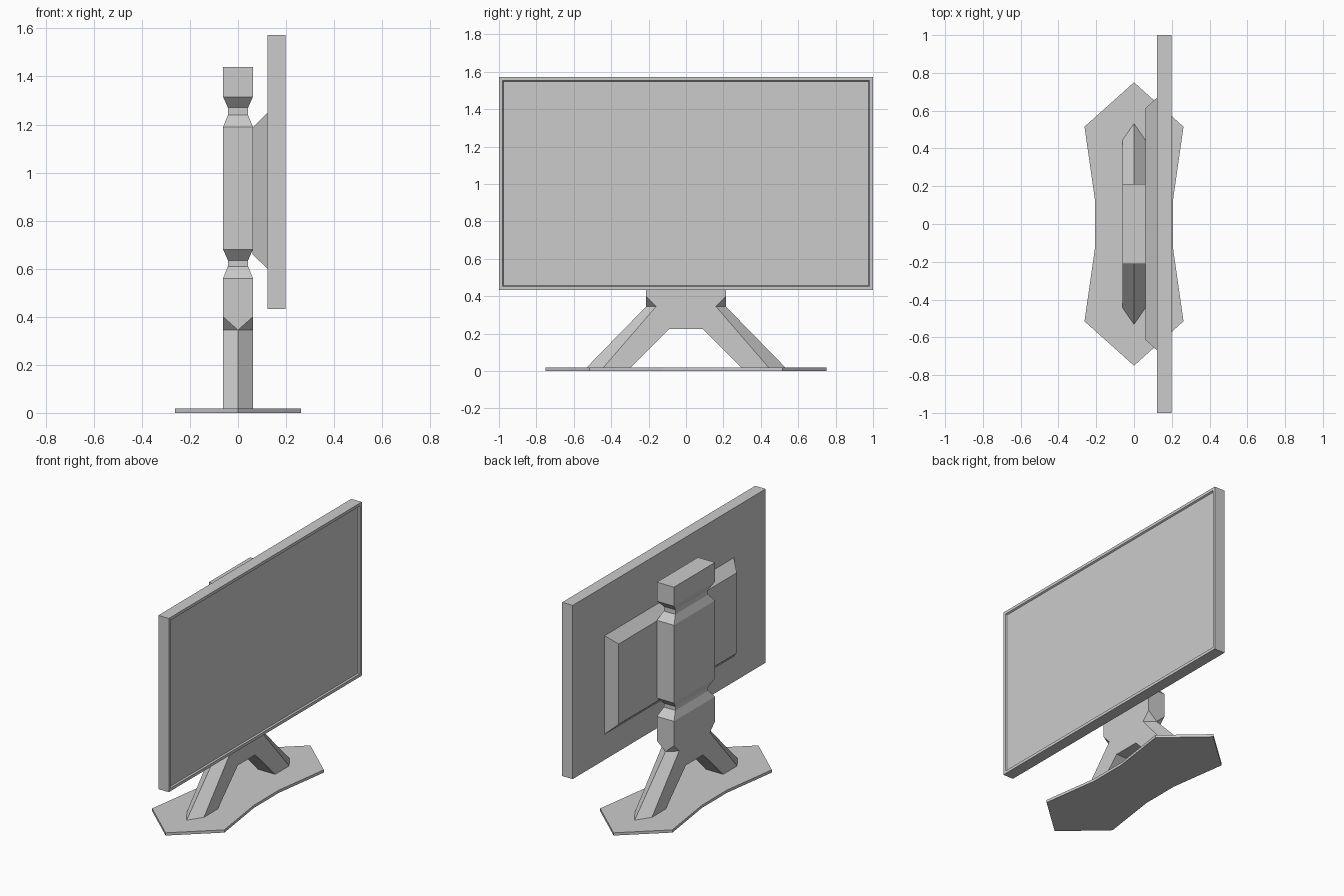
import bpy, bmesh

if "Cube" in bpy.data.objects:
    bpy.data.objects.remove(bpy.data.objects["Cube"])


def finish(bm, name):
    bmesh.ops.recalc_face_normals(bm, faces=bm.faces)
    mesh = bpy.data.meshes.new(name)
    bm.to_mesh(mesh)
    bm.free()
    obj = bpy.data.objects.new(name, mesh)
    bpy.context.collection.objects.link(obj)
    return obj


def rect_loft(name, rings):
    """Loft rectangles (x, half_y, z_low, z_high) along x and cap both ends."""
    bm = bmesh.new()
    loops = [[bm.verts.new(p) for p in ((x, -h, a), (x, h, a), (x, h, b), (x, -h, b))]
             for x, h, a, b in rings]
    for r, s in zip(loops, loops[1:]):
        for i in range(4):
            j = (i + 1) % 4
            bm.faces.new((r[i], r[j], s[j], s[i]))
    bm.faces.new(loops[0])
    bm.faces.new(loops[-1])
    return finish(bm, name)


# Display panel with a thin bezel and recessed screen
rect_loft("display_panel", [(0.122, 1.0, 0.433, 1.572), (0.198, 1.0, 0.433, 1.572),
                            (0.198, 0.981, 0.452, 1.553), (0.188, 0.976, 0.457, 1.548)])

# Tapered housing behind the panel
rect_loft("rear_housing", [(0.06, 0.612, 0.66, 1.187), (0.125, 0.672, 0.598, 1.25)])

# Base plate: flat, pointed at both ends, waisted in the middle
bm = bmesh.new()
half = [(0, 0.75), (0.262, 0.515), (0.207, 0.13)]
right = half + [(x, -y) for x, y in reversed(half)]
outline = right + [(-x, y) for x, y in reversed(right[1:-1])]
plate = bm.faces.new([bm.verts.new((x, y, 0)) for x, y in outline])
top = bmesh.ops.extrude_face_region(bm, geom=[plate])["geom"]
bmesh.ops.translate(bm, vec=(0, 0, 0.018),
                    verts=[v for v in top if isinstance(v, bmesh.types.BMVert)])
finish(bm, "base_plate")

# Stand: one quarter of the necked column and forked leg, mirrored in x and y
bm = bmesh.new()
W, D, nw, nd = 0.062, 0.213, 0.042, 0.17
sections = [(W, D, 1.44), (W, D, 1.315), (nw, nd, 1.27), (nw, nd, 1.24), (W, D, 1.19),
            (W, D, 0.68), (nw, nd, 0.635), (nw, nd, 0.61), (W, D, 0.56)]
rows = [[bm.verts.new(p) for p in ((w, 0, z), (w, d, z), (0, d, z))] for w, d, z in sections]
for r, s in zip(rows, rows[1:]):
    for i in (0, 1):
        bm.faces.new((r[i], r[i + 1], s[i + 1], s[i]))
bm.faces.new(rows[0] + [bm.verts.new((0, 0, 1.44))])
a, b, c = rows[-1]
foot = 0.015
shoulder, bend, ridge, heel, tip, inner, arch, crown, mid, arch_in, inner_in = [
    bm.verts.new(p) for p in (
        (W, D, 0.40), (W, 0.16, 0.345), (0, D, 0.345), (W, 0.445, foot), (0, 0.535, foot),
        (W, 0.30, foot), (W, 0.09, 0.225), (W, 0, 0.225), (0, 0, 0.225), (0, 0.09, 0.225),
        (0, 0.30, foot))]
for f in ((a, b, shoulder, bend, arch, crown), (b, c, ridge, shoulder),
          (shoulder, ridge, bend), (ridge, tip, heel, bend), (bend, heel, inner, arch),
          (arch, inner, inner_in, arch_in), (crown, arch, arch_in, mid),
          (heel, tip, inner_in, inner)):
    bm.faces.new(f)
stand = finish(bm, "forked_stand")
mirror = stand.modifiers.new("mirror", 'MIRROR')
mirror.use_axis = (True, True, False)
